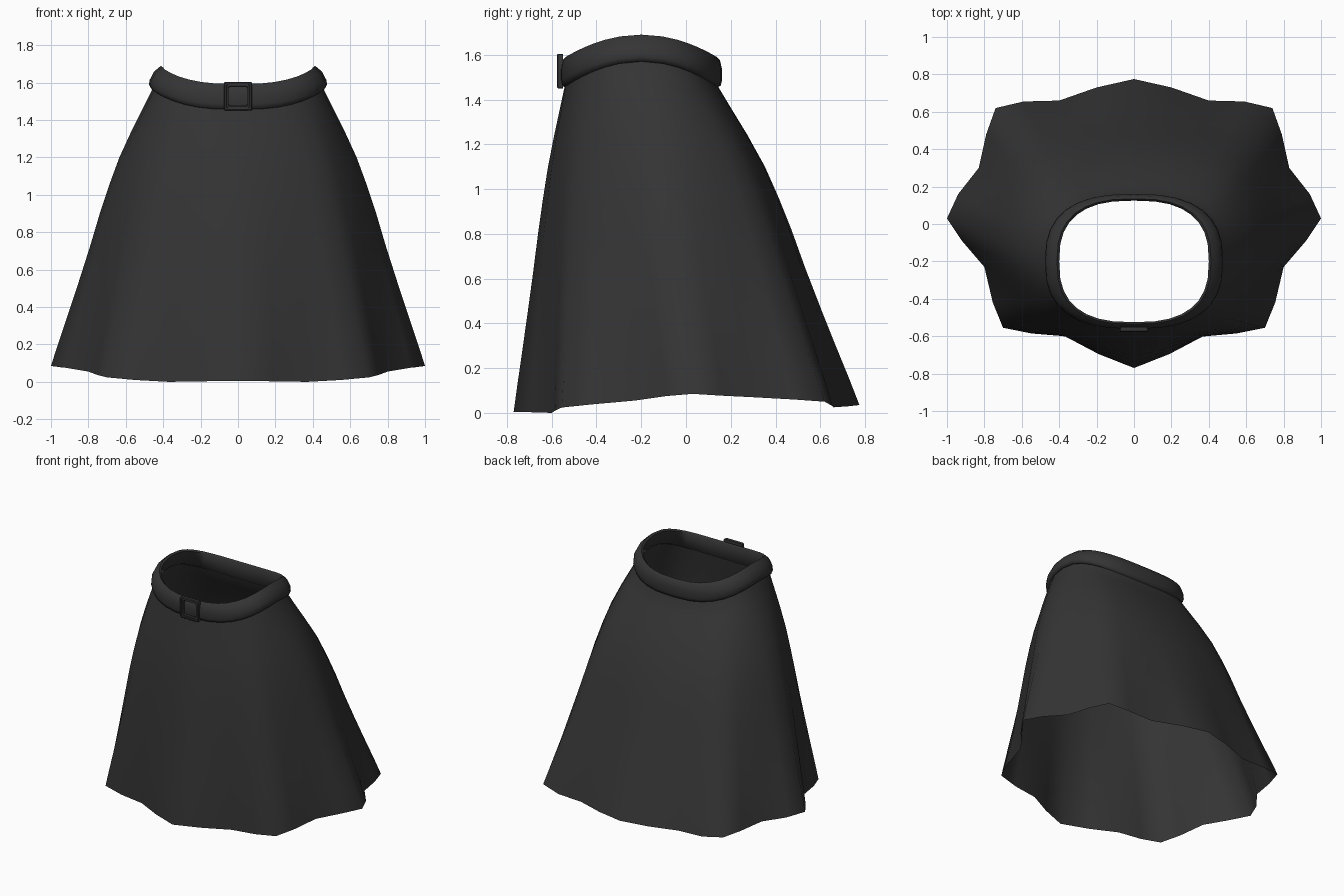
import bpy, bmesh, math

if "Cube" in bpy.data.objects:
    bpy.data.objects.remove(bpy.data.objects["Cube"])

N = 32          # segments around the waist and hem
CY = -0.2       # centre of the waist in y

black = bpy.data.materials.new("black_cloth")
black.diffuse_color = (0.035, 0.035, 0.035, 1)
black.use_nodes = True
black.node_tree.nodes["Principled BSDF"].inputs["Base Color"].default_value = black.diffuse_color


def ring(a, b, z_side, z_front):
    """Rounded-rectangle waist loop that dips at front and back."""
    pts = []
    for i in range(N):
        t = 2 * math.pi * i / N
        s, c = math.sin(t), -math.cos(t)
        e = 2 / 2.6
        u = math.copysign(abs(s) ** e, s)
        v = math.copysign(abs(c) ** e, c)
        pts.append((a * u, CY + b * v, z_side - (z_side - z_front) * v * v))
    return pts


def loft(name, loops, closed=False, angle=60):
    """Bridge equal loops with quads."""
    bm = bmesh.new()
    rows = [[bm.verts.new(p) for p in loop] for loop in loops]
    pairs = list(zip(rows, rows[1:])) + ([(rows[-1], rows[0])] if closed else [])
    for r, s in pairs:
        for i in range(len(r)):
            j = (i + 1) % len(r)
            bm.faces.new((r[i], s[i], s[j], r[j]))
    bmesh.ops.recalc_face_normals(bm, faces=bm.faces[:])
    me = bpy.data.meshes.new(name)
    bm.to_mesh(me)
    bm.free()
    ob = bpy.data.objects.new(name, me)
    bpy.context.collection.objects.link(ob)
    me.materials.append(black)
    bpy.ops.object.select_all(action='DESELECT')
    ob.select_set(True)
    bpy.context.view_layer.objects.active = ob
    bpy.ops.object.shade_smooth_by_angle(angle=math.radians(angle))
    return ob


# Skirt: wavy hem, right half from front to back, then mirrored
half = [(0, -.77, .005), (.19, -.695, .003), (.37, -.60, .0), (.55, -.585, .01),
        (.70, -.555, .024), (.755, -.42, .038), (.80, -.23, .055), (.92, -.09, .075),
        (1, .03, .085), (.94, .16, .077), (.83, .30, .07), (.79, .48, .06),
        (.74, .62, .05), (.59, .655, .03), (.40, .66, .025), (.2, .73, .03),
        (0, .775, .035)]
hem = half + [(-x, y, z) for x, y, z in half[15:0:-1]]
waist = ring(.455, .342, 1.57, 1.46)

# (drop, spread) from waist to hem; folds fade out upwards
levels = [(0, 0), (.07, .095), (.15, .205), (.25, .33), (.35, .43), (.45, .52),
          (.57, .617), (.7, .73), (.82, .838), (.92, .93), (1, 1)]
loops = [ring(.44, .336, 1.61, 1.50)]
for t, f in levels:
    loop = []
    for i in range(N):
        (wx, wy, wz), (hx, hy, hz) = waist[i], hem[i]
        valley = (1 - math.cos(i * math.pi / 2)) / 2
        x, y = wx + (hx - wx) * f, wy + (hy - wy) * f
        r = math.hypot(x, y - CY)
        k = 1 + .13 * valley * t * (1 - t) / r
        loop.append((x * k, CY + (y - CY) * k, wz + (hz - wz) * t))
    loops.append(loop)
loft("skirt", loops)

# Waistband: padded closed section
band = [(.43, .330, 1.58, 1.47), (.40, .325, 1.68, 1.58), (.412, .335, 1.69, 1.592),
        (.448, .352, 1.66, 1.575), (.472, .361, 1.615, 1.535),
        (.476, .361, 1.59, 1.485), (.468, .355, 1.573, 1.462), (.455, .342, 1.57, 1.455)]
loft("waistband", [ring(*p) for p in band], closed=True)


# Buckle: rounded rectangular frame with a stepped section
def frame(w, h, y, r=.008):
    pts = []
    for sx, sz, a0 in ((1, 1, 0), (-1, 1, 90), (-1, -1, 180), (1, -1, 270)):
        for k in range(3):
            a = math.radians(a0 + 45 * k)
            pts.append((sx * (w - r) + r * math.cos(a), y,
                        1.527 + sz * (h - r) + r * math.sin(a)))
    return pts


loft("buckle", [frame(.075, .077, -.55), frame(.075, .077, -.572),
                frame(.070, .072, -.577), frame(.062, .064, -.577),
                frame(.060, .062, -.570), frame(.052, .054, -.570),
                frame(.050, .052, -.566), frame(.050, .052, -.55)],
     closed=True, angle=30)
